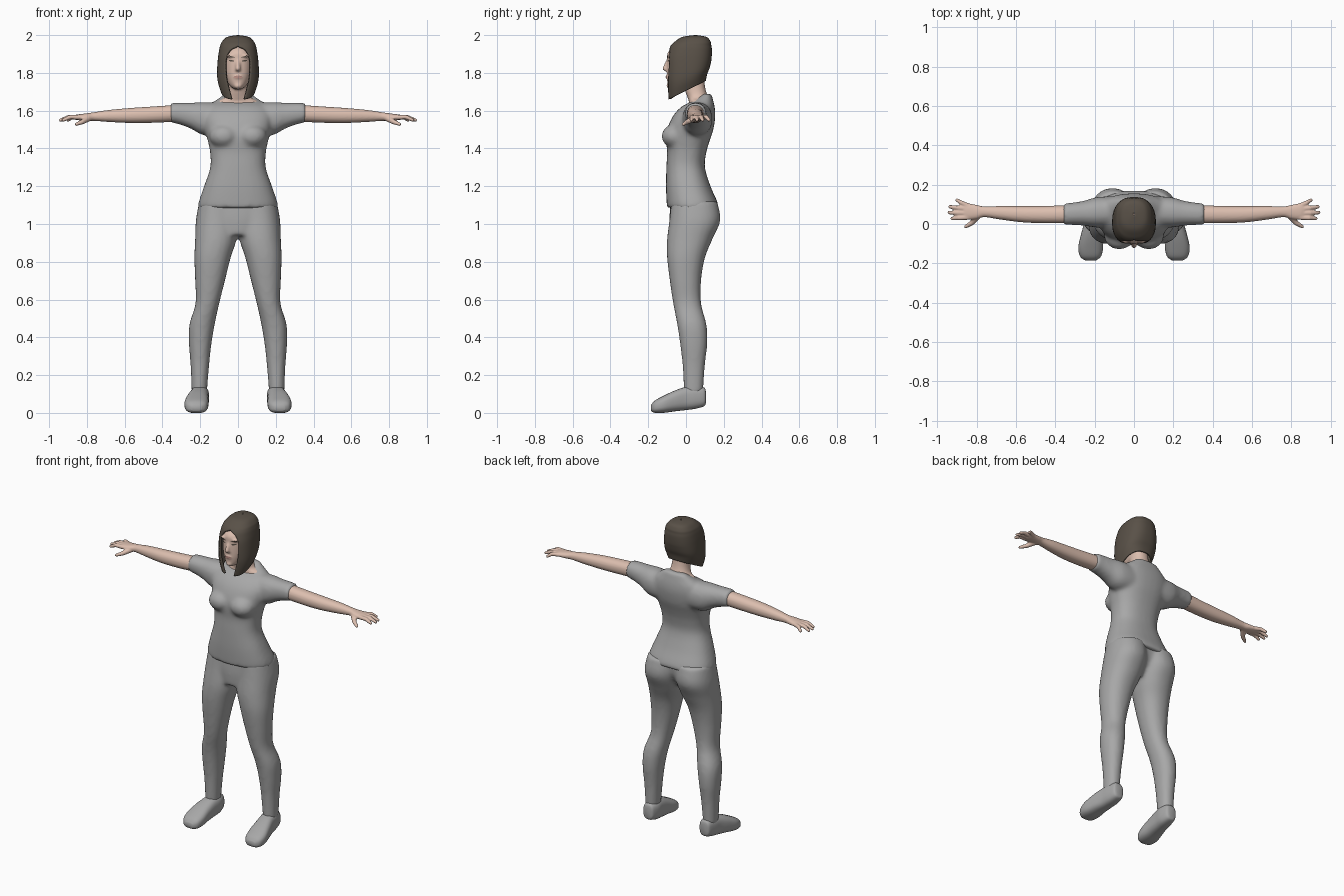
import bpy, bmesh, math
from mathutils import Vector, Matrix

if "Cube" in bpy.data.objects:
    bpy.data.objects.remove(bpy.data.objects["Cube"])


def material(name, r, g, b):
    m = bpy.data.materials.new(name)
    m.use_nodes = True
    m.diffuse_color = (r, g, b, 1)
    node = m.node_tree.nodes["Principled BSDF"]
    node.inputs["Base Color"].default_value = (r, g, b, 1)
    node.inputs["Roughness"].default_value = 0.8
    return m


CLOTH = material("grey cloth", 0.39, 0.39, 0.39)
SKIN = material("skin", 0.72, 0.52, 0.43)
HAIR = material("dark brown hair", 0.1, 0.082, 0.064)
LIPS = material("lips", 0.5, 0.28, 0.24)


def smooth_rows(rows, steps=5):
    """Catmull-Rom interpolation through table rows."""
    out = []
    for i in range(len(rows) - 1):
        p = [rows[max(i - 1, 0)], rows[i], rows[i + 1], rows[min(i + 2, len(rows) - 1)]]
        for s in range(steps):
            t = s / steps
            out.append([b + t / 2 * (c - a + t * (2 * a - 5 * b + 4 * c - d + t * (3 * (b - c) + d - a)))
                        for a, b, c, d in zip(*p)])
    return out + [list(rows[-1])]


def power(v, e):
    return math.copysign(abs(v) ** e, v)


def loft(bm, axis, rows, p=2.2, n=32):
    """Rows: position on axis, centre and radius across, low and high on the other axis."""
    rings = []
    for t, c, r, lo, hi in smooth_rows(rows):
        ring = []
        for k in range(n):
            ang = math.tau * k / n
            a = c + r * power(math.cos(ang), 2 / p)
            b = (lo + hi) / 2 + (hi - lo) / 2 * power(math.sin(ang), 2 / p)
            ring.append(bm.verts.new({"x": (t, a, b), "y": (a, t, b), "z": (a, b, t)}[axis]))
        rings.append(ring)
    for u, v in zip(rings, rings[1:]):
        for k in range(n):
            bm.faces.new((u[k], u[k - 1], v[k - 1], v[k]))
    bm.faces.new(rings[0])
    bm.faces.new(rings[-1])


def ball(bm, centre, size):
    m = Matrix.Translation(centre) @ Matrix.Diagonal((*size, 1))
    bmesh.ops.create_uvsphere(bm, u_segments=20, v_segments=12, radius=1, matrix=m)


def limb(bm, start, end, r1, r2):
    """Tapered rod with round ends."""
    a, b = Vector(start), Vector(end)
    m = Matrix.Translation((a + b) / 2) @ (b - a).to_track_quat("Z", "Y").to_matrix().to_4x4()
    bmesh.ops.create_cone(bm, cap_ends=True, segments=14, radius1=r1, radius2=r2,
                          depth=(b - a).length, matrix=m)
    ball(bm, a, (r1,) * 3)
    ball(bm, b, (r2,) * 3)


def finish(bm, name, mat, mirror=False, voxel=0, blend=0, recalc=True):
    if recalc:
        bmesh.ops.recalc_face_normals(bm, faces=bm.faces)
    for f in bm.faces:
        f.smooth = True
    mesh = bpy.data.meshes.new(name)
    bm.to_mesh(mesh)
    bm.free()
    mesh.materials.append(mat)
    ob = bpy.data.objects.new(name, mesh)
    bpy.context.scene.collection.objects.link(ob)
    if mirror:
        ob.modifiers.new("mirror", "MIRROR").use_mirror_merge = False
    if voxel:
        m = ob.modifiers.new("fuse", "REMESH")
        m.mode, m.voxel_size, m.use_smooth_shade = "VOXEL", voxel, True
        m = ob.modifiers.new("soften", "SMOOTH")
        m.factor, m.iterations = 0.5, blend
    return ob


# Shirt: torso, bust and short sleeves fused
bm = bmesh.new()
loft(bm, "z", [(1.085, 0, .212, -.1, .172), (1.12, 0, .207, -.103, .165), (1.2, 0, .18, -.106, .13),
               (1.3, 0, .147, -.104, .1), (1.38, 0, .148, -.1, .108), (1.44, 0, .16, -.105, .125),
               (1.5, 0, .175, -.1, .145), (1.57, 0, .185, -.07, .155), (1.62, 0, .165, -.025, .152),
               (1.65, 0, .125, .03, .145), (1.69, 0, .07, .09, .135)], 2.4)
for s in (-1, 1):
    ball(bm, (s * .075, -.06, 1.465), (.078, .07, .062))
    loft(bm, "x", [(s * .06, .065, .075, 1.47, 1.64), (s * .18, .06, .078, 1.47, 1.645),
                   (s * .25, .055, .064, 1.505, 1.642), (s * .31, .052, .057, 1.527, 1.642),
                   (s * .36, .05, .055, 1.538, 1.64)])
finish(bm, "shirt", CLOTH, voxel=.011, blend=8)

# Trousers: two legs and the pelvis fused
bm = bmesh.new()
for s in (-1, 1):
    loft(bm, "z", [(.1, s * .205, .04, -.01, .09), (.25, s * .202, .049, -.018, .1),
                   (.37, s * .2, .06, -.032, .113), (.47, s * .19, .067, -.047, .108),
                   (.58, s * .162, .063, -.068, .08), (.7, s * .148, .079, -.086, .08),
                   (.82, s * .135, .096, -.1, .1), (.92, s * .117, .11, -.1, .14),
                   (1.02, s * .11, .113, -.088, .182), (1.12, s * .1, .105, -.078, .165)])
loft(bm, "z", [(.94, 0, .1, -.085, .08), (1.03, 0, .18, -.088, .14), (1.13, 0, .19, -.08, .15)])
finish(bm, "trousers", CLOTH, voxel=.011, blend=8)

# Shoes
bm = bmesh.new()
loft(bm, "y", [(.105, .2, .022, .05, .115), (.095, .2, .036, .035, .135), (.05, .2, .047, .022, .142),
               (0, .205, .05, .015, .138), (-.06, .214, .057, .008, .118), (-.12, .22, .063, 0, .09),
               (-.165, .221, .053, 0, .065), (-.185, .221, .028, .01, .042)], 2.7)
finish(bm, "shoes", CLOTH, mirror=True)

# Arms with palms, fingers and thumbs
bm = bmesh.new()
loft(bm, "x", [(.3, .05, .046, 1.543, 1.632), (.45, .048, .044, 1.536, 1.622), (.57, .05, .041, 1.535, 1.614),
               (.68, .057, .034, 1.54, 1.604), (.76, .062, .027, 1.546, 1.592), (.8, .061, .036, 1.546, 1.586),
               (.85, .064, .042, 1.55, 1.58), (.868, .066, .036, 1.554, 1.575)])
for base, tip_x, tip_y in ((.033, .925, .028), (.055, .94, .058), (.076, .936, .088), (.094, .9, .122)):
    knuckle = ((.855 + tip_x) / 2, (base + tip_y) / 2, 1.566)
    limb(bm, (.845, base, 1.565), knuckle, .0125, .0115)
    limb(bm, knuckle, (tip_x, tip_y, 1.55), .0115, .009)
limb(bm, (.79, .045, 1.56), (.825, .005, 1.54), .017, .013)
limb(bm, (.825, .005, 1.54), (.856, -.014, 1.528), .013, .009)
finish(bm, "arms_and_hands", SKIN, mirror=True, voxel=.005, blend=3)

# Head with neck, nose, mouth and chin
bm = bmesh.new()
loft(bm, "z", [(1.713, 0, .018, -.085, .0), (1.73, 0, .042, -.096, .04), (1.76, 0, .06, -.1, .075),
               (1.8, 0, .074, -.101, .1), (1.86, 0, .079, -.1, .115), (1.91, 0, .073, -.095, .112),
               (1.95, 0, .05, -.05, .09)])
loft(bm, "z", [(1.59, 0, .14, .0, .13), (1.645, 0, .115, .015, .13), (1.67, 0, .07, .008, .118),
               (1.72, 0, .053, -.008, .102), (1.82, 0, .05, -.02, .09)])
limb(bm, (0, -.094, 1.868), (0, -.112, 1.823), .009, .013)
ball(bm, (0, -.1, 1.816), (.018, .013, .009))
ball(bm, (0, -.09, 1.778), (.026, .018, .014))
ball(bm, (0, -.086, 1.732), (.022, .017, .016))
for s in (-1, 1):
    ball(bm, (s * .034, -.086, 1.89), (.03, .013, .009))
head = finish(bm, "head_and_neck", SKIN, voxel=.006, blend=4)


# Eyes, brows and lips: thin patches wrapped on to the face
def face_patch(name, mat, x, z, w, h, tilt=0):
    bm = bmesh.new()
    mid = bm.verts.new((x, -.2, z))
    rim = []
    for k in range(20):
        a = math.tau * k / 20
        u, v = w * math.cos(a), h * math.sin(a)
        rim.append(bm.verts.new((x + u, -.2, z + v + tilt * u)))
    for k in range(20):
        bm.faces.new((mid, rim[k - 1], rim[k]))
    ob = finish(bm, name, mat, recalc=False)
    m = ob.modifiers.new("wrap", "SHRINKWRAP")
    m.target, m.wrap_method, m.wrap_mode = head, "PROJECT", "ABOVE_SURFACE"
    m.use_project_y, m.use_positive_direction, m.offset = True, True, .002


for side, s in (("left", 1), ("right", -1)):
    face_patch(side + "_eye", HAIR, s * .034, 1.864, .014, .0045, s * .15)
    face_patch(side + "_brow", HAIR, s * .036, 1.886, .02, .003, s * .25)
face_patch("lips", LIPS, 0, 1.778, .022, .007)

# Bobbed hair: shell with a face opening and a hem rising to the back
# Rows: height, half width, front, back, half width of opening
rows = smooth_rows([(2, .004, .045, .055, 0), (1.99, .058, -.02, .11, 0), (1.965, .085, -.06, .13, 0),
                    (1.945, .094, -.08, .134, 0), (1.92, .1, -.092, .137, .042), (1.87, .107, -.104, .135, .066),
                    (1.78, .111, -.107, .125, .064), (1.72, .106, -.102, .112, .05), (1.66, .09, -.095, .105, .033)])
bm = bmesh.new()
N, P, grid = 56, 2.5, []
for z, w, front, back, gap in rows:
    a0 = math.asin((max(gap, 0) / w) ** (P / 2))
    line = []
    for k in range(N + 1):
        a = a0 + (math.tau - 2 * a0) * k / N
        x = w * power(math.sin(a), 2 / P)
        y = (front + back) / 2 - (back - front) / 2 * power(math.cos(a), 2 / P)
        drop = max(0, 1.87 - z)
        line.append(bm.verts.new((x, y, z + drop * max(0, y + .09) * 2.4)))
    grid.append(line)
for u, v in zip(grid, grid[1:]):
    for k in range(N):
        bm.faces.new((u[k], v[k], v[k + 1], u[k + 1]))
bmesh.ops.remove_doubles(bm, verts=bm.verts, dist=.0003)
hair = finish(bm, "hair", HAIR, recalc=False)
m = hair.modifiers.new("thickness", "SOLIDIFY")
m.thickness, m.offset = .012, -1
